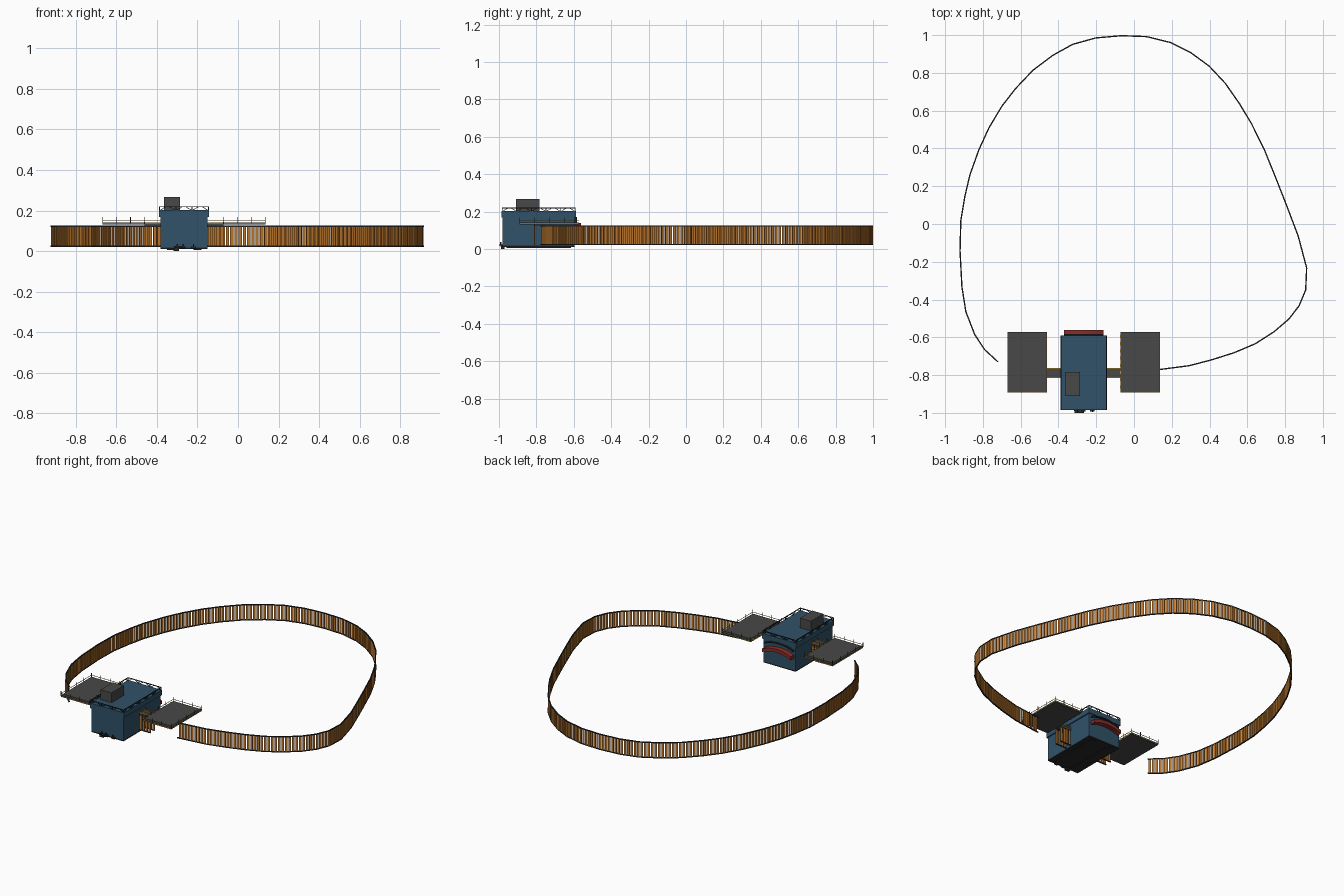
import bpy, bmesh, math
from mathutils import Vector, Matrix

if "Cube" in bpy.data.objects:
    bpy.data.objects.remove(bpy.data.objects["Cube"])


def material(name, rgb):
    m = bpy.data.materials.new(name)
    m.diffuse_color = (*rgb, 1)
    m.use_nodes = True
    m.node_tree.nodes["Principled BSDF"].inputs["Base Color"].default_value = m.diffuse_color
    return m


BLUE = material("wall blue", (0.03, 0.085, 0.14))
GREY = material("deck grey", (0.065, 0.065, 0.065))
DARK = material("dark metal", (0.02, 0.02, 0.022))
WOOD = material("orange wood", (0.46, 0.17, 0.025))
YELLOW = material("safety yellow", (0.5, 0.3, 0.03))
RED = material("sign red", (0.26, 0.025, 0.02))


class Part:
    """Collects boxes and bars into one object."""

    def __init__(self, name, mat):
        self.name, self.mat, self.bm = name, mat, bmesh.new()

    def box(self, x0, x1, y0, y1, z0, z1):
        m = Matrix.Translation(((x0 + x1) / 2, (y0 + y1) / 2, (z0 + z1) / 2))
        bmesh.ops.create_cube(self.bm, size=1, matrix=m @ Matrix.Diagonal((x1 - x0, y1 - y0, z1 - z0, 1)))
        return self

    def bar(self, a, b, w, h):
        """Box running from a to b, w across and h tall."""
        a, b = Vector(a), Vector(b)
        d = (b - a)
        x = d.normalized()
        side = Vector((-x.y, x.x, 0)) if abs(x.z) < 0.99 else Vector((0, 1, 0))
        side.normalize()
        up = x.cross(side)
        rot = Matrix((x, side, up)).transposed().to_4x4()
        m = Matrix.Translation((a + b) / 2) @ rot @ Matrix.Diagonal((d.length, w, h, 1))
        bmesh.ops.create_cube(self.bm, size=1, matrix=m)
        return self

    def done(self):
        bmesh.ops.recalc_face_normals(self.bm, faces=self.bm.faces)
        me = bpy.data.meshes.new(self.name)
        self.bm.to_mesh(me)
        self.bm.free()
        me.materials.append(self.mat)
        ob = bpy.data.objects.new(self.name, me)
        bpy.context.collection.objects.link(ob)
        return ob


def fence(name, pts):
    """Slatted fence with a top and bottom rail along a plan path."""
    slats, rails = Part(name + "_slats", WOOD), Part(name + "_rails", DARK)
    pitch, width, carry = 0.021, 0.015, 0.0105
    for p, q in zip(pts, pts[1:]):
        a, b = Vector((*p, 0)), Vector((*q, 0))
        d = (b - a).normalized()
        length = (b - a).length
        for z in (0.0235, 0.1225):
            up = Vector((0, 0, z))
            rails.bar(a + up, b + up, 0.007, 0.006)
        t = carry
        while t < length:
            c = a + d * t + Vector((0, 0, 0.073))
            slats.bar(c - d * width / 2, c + d * width / 2, 0.004, 0.096)
            t += pitch
        carry = t - length
    slats.done()
    rails.done()


# Perimeter fence
path = [(-.72, -.73), (-.79, -.666), (-.843, -.586), (-.89, -.465), (-.911, -.333), (-.921, -.143),
        (-.917, .016), (-.895, .148), (-.869, .259), (-.822, .391), (-.769, .507), (-.70, .623),
        (-.626, .718), (-.536, .813), (-.43, .893), (-.325, .951), (-.203, .985), (-.066, .997),
        (.066, .992), (.193, .961), (.298, .909), (.399, .835), (.483, .745), (.557, .639),
        (.621, .533), (.689, .396), (.753, .238), (.811, .09), (.869, -.063), (.914, -.232),
        (.909, -.349), (.874, -.433), (.821, -.502), (.742, -.57), (.642, -.634), (.531, -.681),
        (.415, -.718), (.293, -.75), (.10, -.775)]
fence("perimeter_fence", path)

# Gatehouse body, roof and base
X0, X1, Y0, Y1 = -0.383, -0.15, -0.98, -0.595
Part("house_walls", BLUE).box(X0, X1, Y0, Y1, 0.018, 0.172).done()
Part("roof_band", BLUE).box(X0 - .007, X1 + .007, Y0 - .006, Y1 + .006, 0.168, 0.202).done()
base = Part("house_base", DARK).box(X0, X1, Y0, Y1, 0.01, 0.018)
for x in (-0.33, -0.2):
    base.box(x - .02, x + .02, Y0 + .02, Y1 - .02, 0.006, 0.01)
base.done()
Part("roof_unit", GREY).box(-0.365, -0.285, -0.91, -0.783, 0.202, 0.267).done()

# Roof railing with diagonal braces
rail = Part("roof_railing", DARK)
corners = [(X0 - .004, Y0 - .003), (X1 + .004, Y0 - .003), (X1 + .004, Y1 + .003), (X0 - .004, Y1 + .003)]
for i in range(4):
    a, b = Vector((*corners[i], 0.2)), Vector((*corners[(i + 1) % 4], 0.2))
    top = Vector((0, 0, 0.019))
    rail.bar(a + top, b + top, 0.004, 0.004)
    n = 3 if i % 2 == 0 else 5
    for k in range(n):
        p, q = a.lerp(b, k / n), a.lerp(b, (k + 1) / n)
        rail.bar(p, p + top, 0.004, 0.004)
        rail.bar(p, p.lerp(q, 0.4) + top, 0.003, 0.003)
        rail.bar(q, q.lerp(p, 0.4) + top, 0.003, 0.003)
rail.done()


def arch(name, mat, z_end, rise, thick, y0, y1):
    """Shallow curved band across the back wall."""
    bm = bmesh.new()
    n, cx, half = 12, (X0 + X1) / 2, 0.104
    us = [-1 + 2 * i / n for i in range(n + 1)]
    low = [(cx + half * u, z_end + rise * (1 - u * u)) for u in us]
    high = [(x, z + thick) for x, z in reversed(low)]
    f = bm.faces.new([bm.verts.new((x, y0, z)) for x, z in low + high])
    r = bmesh.ops.extrude_face_region(bm, geom=[f])
    bmesh.ops.translate(bm, vec=(0, y1 - y0, 0), verts=[v for v in r["geom"] if isinstance(v, bmesh.types.BMVert)])
    part = Part(name, mat)
    part.bm.free()
    part.bm = bm
    part.done()


# Back wall awning, trim and lower arch
arch("red_awning", RED, 0.095, 0.022, 0.022, Y1, -0.562)
arch("awning_trim", DARK, 0.142, 0.022, 0.008, Y1, -0.583)

# Small front fittings at ground level
lamps = Part("front_fittings", DARK)
for x in (-0.30, -0.27, -0.22):
    lamps.box(x - .012, x + .012, -0.992, Y0, 0.012, 0.022)
    lamps.box(x - .003, x + .003, -0.994, -0.986, 0.018, 0.036)
lamps.box(-0.315, -0.265, -1.0, -0.98, 0.018, 0.025)
lamps.box(-0.318, -0.29, -0.99, -0.97, 0.0, 0.012)
lamps.done()

# Side platforms, walkways and panels, mirrored about the gatehouse centre
MID = (X0 + X1) / 2


def span(s, a, b):
    return sorted((MID + s * a, MID + s * b))


for side, s in (("left", -1), ("right", 1)):
    xa, xb = span(s, 0.195, 0.402)
    ya, yb = -0.89, -0.572
    wa, wb = span(s, 0.115, 0.196)
    Part(side + "_platform", GREY).box(xa, xb, ya, yb, 0.131, 0.142).done()
    Part(side + "_walkway", GREY).box(wa, wb, -0.812, -0.766, 0.126, 0.138).done()
    trim = Part(side + "_safety_trim", YELLOW)
    for y in (-0.813, -0.765):
        trim.bar((wa, y, 0.139), (wb, y, 0.139), 0.004, 0.005)
        trim.bar((wa, y, 0.152), (wb, y, 0.152), 0.002, 0.002)
    ring = [(xa, ya), (xb, ya), (xb, yb), (xa, yb)]
    posts = Part(side + "_railing_posts", DARK)
    for i in range(4):
        a, b = Vector((*ring[i], 0)), Vector((*ring[(i + 1) % 4], 0))
        for z in (0.136, 0.153):
            up = Vector((0, 0, z))
            trim.bar(a + up, b + up, 0.002, 0.0025)
        n = 3 if i % 2 == 0 else 4
        for k in range(n):
            p = a.lerp(b, k / n)
            posts.bar(p + Vector((0, 0, .136)), p + Vector((0, 0, .168)), 0.0025, 0.0025)
    # Yellow blocks along the edge facing the house
    xi = MID + s * 0.195
    for k in range(8):
        y = ya + 0.02 + k * 0.038
        trim.box(xi - .002, xi + .002, y, y + .016, 0.131, 0.1425)
    trim.done()
    posts.done()
    for tag, y in (("front", -0.81), ("back", -0.768)):
        fence(side + "_" + tag + "_panel", [(wa, y), (wb, y)])
